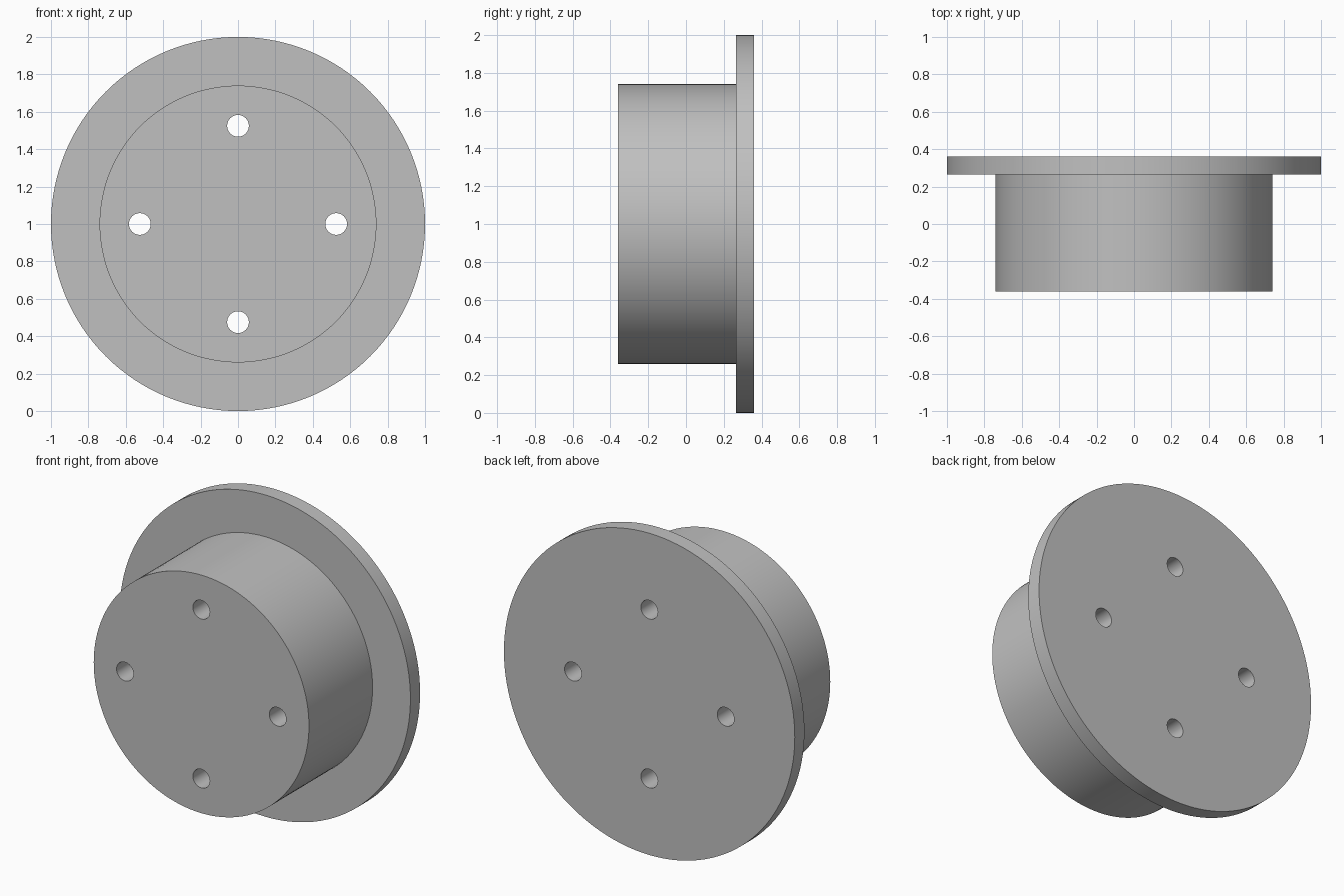
import bpy, bmesh
from math import radians, pi
from mathutils import Matrix, Vector

cube = bpy.data.objects.get("Cube")
if cube:
    bpy.data.objects.remove(cube, do_unlink=True)

CENTRE = Vector((0, 0, 1))
FRONT, STEP, BACK = -0.36, 0.265, 0.36
BOSS_R, FLANGE_R = 0.74, 1.0
HOLE_R, HOLE_OFFSET = 0.058, 0.525

grey = bpy.data.materials.new("plain grey")
grey.use_nodes = True
colour = (0.53, 0.53, 0.53, 1)
grey.diffuse_color = colour
grey.node_tree.nodes["Principled BSDF"].inputs["Base Color"].default_value = colour


def make_object(name, bm):
    bmesh.ops.recalc_face_normals(bm, faces=bm.faces)
    mesh = bpy.data.meshes.new(name)
    bm.to_mesh(mesh)
    bm.free()
    mesh.materials.append(grey)
    obj = bpy.data.objects.new(name, mesh)
    bpy.context.collection.objects.link(obj)
    return obj


# Stepped body: boss and flange turned from one profile, with flat caps
bm = bmesh.new()
profile = [(BOSS_R, FRONT), (BOSS_R, STEP), (FLANGE_R, STEP), (FLANGE_R, BACK)]
verts = [bm.verts.new((r, y, CENTRE.z)) for r, y in profile]
edges = [bm.edges.new(pair) for pair in zip(verts, verts[1:])]
bmesh.ops.spin(bm, geom=verts + edges, cent=CENTRE, axis=(0, 1, 0),
               angle=2 * pi, steps=128, use_merge=True)
bmesh.ops.remove_doubles(bm, verts=bm.verts, dist=1e-4)
bmesh.ops.holes_fill(bm, edges=[e for e in bm.edges if e.is_boundary], sides=0)
body = make_object("flanged_hub", bm)

# Four through holes, cut with one set of rods
bm = bmesh.new()
for i in range(4):
    turn = Matrix.Rotation(i * pi / 2, 4, "Y")
    place = (Matrix.Translation(CENTRE) @ turn
             @ Matrix.Translation((HOLE_OFFSET, 0, 0))
             @ Matrix.Rotation(pi / 2, 4, "X"))
    bmesh.ops.create_cone(bm, cap_ends=True, segments=48, radius1=HOLE_R,
                          radius2=HOLE_R, depth=1, matrix=place)
cutter = make_object("hole_cutter", bm)
cutter.hide_render = True

cut = body.modifiers.new("bolt holes", "BOOLEAN")
cut.operation = "DIFFERENCE"
cut.solver = "EXACT"
cut.object = cutter

# Bake the cut, drop the rods, then shade smooth with sharp rims
bpy.ops.object.select_all(action="DESELECT")
bpy.context.view_layer.objects.active = body
body.select_set(True)
bpy.ops.object.modifier_apply(modifier=cut.name)
bpy.data.objects.remove(cutter, do_unlink=True)
bpy.ops.object.shade_smooth_by_angle(angle=radians(30))
